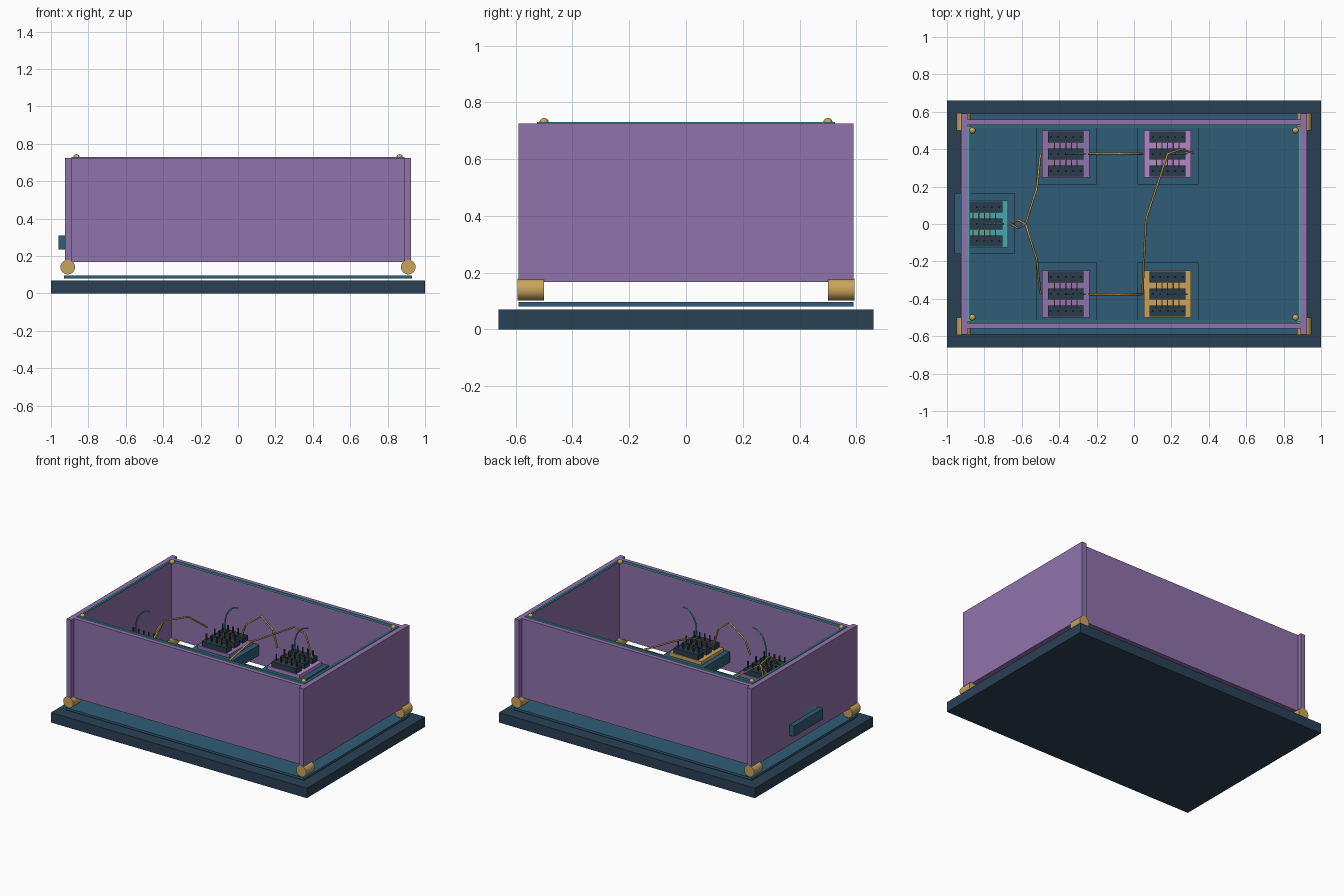
import bpy, math

if "Cube" in bpy.data.objects:
    bpy.data.objects.remove(bpy.data.objects["Cube"])


def mat(name, hexcol):
    rgb = [int(hexcol[i:i + 2], 16) / 255 for i in (0, 2, 4)]
    m = bpy.data.materials.new(name)
    m.diffuse_color = [((c + 0.055) / 1.055) ** 2.4 if c > 0.04 else c / 12.92 for c in rgb] + [1]
    m.use_nodes = True
    m.node_tree.nodes["Principled BSDF"].inputs["Base Color"].default_value = m.diffuse_color
    return m


NAVY = mat("navy", "2a4155")
BLUE = mat("blue", "305c76")
PURPLE = mat("purple", "9072ac")
LILAC = mat("lilac", "b088c8")
GOLD = mat("gold", "c9a45c")
TEAL = mat("teal", "48a6ac")
CHIP = mat("chip", "2b3b4c")


def box(name, x, y, z, m):
    """Box from (min, max) ranges."""
    bpy.ops.mesh.primitive_cube_add(size=1, location=[sum(r) / 2 for r in (x, y, z)])
    o = bpy.context.object
    o.name = name
    o.scale = [r[1] - r[0] for r in (x, y, z)]
    bpy.ops.object.transform_apply(location=False, rotation=False)
    o.data.materials.append(m)
    return o


def around(c, half):
    return (c - half, c + half)


def cylinder(name, loc, r, depth, m, rot=(0, 0, 0), sides=24):
    bpy.ops.mesh.primitive_cylinder_add(vertices=sides, radius=r, depth=depth, location=loc, rotation=rot)
    o = bpy.context.object
    o.name = name
    o.data.materials.append(m)
    return o


def wire(name, paths, r, m):
    """One curve object holding any number of round poly-line wires."""
    cu = bpy.data.curves.new(name, 'CURVE')
    cu.dimensions = '3D'
    cu.bevel_depth = r
    cu.bevel_resolution = 1
    cu.use_fill_caps = True
    for pts in paths:
        s = cu.splines.new('POLY')
        s.points.add(len(pts) - 1)
        for p, co in zip(s.points, pts):
            p.co = (*co, 1)
    o = bpy.data.objects.new(name, cu)
    bpy.context.collection.objects.link(o)
    cu.materials.append(m)
    return o


# Base and floor plate
box("base", (-1, 1), (-.66, .66), (0, .07), NAVY)
box("floor_plate", (-.93, .93), (-.59, .59), (.08, .096), BLUE)

# Walls, corner rollers, rim strips and corner studs
for side, s in (("left", -1), ("right", 1)):
    box(side + "_wall", around(s * .908, .018), (-.59, .59), (.167, .725), PURPLE)
    box(side + "_rim", around(s * .883, .006), (-.525, .525), (.718, .731), TEAL)
    for end, e in (("front", -1), ("back", 1)):
        cylinder(f"{end}_{side}_roller", (s * .91, e * .547, .141), .039, .095, GOLD, (math.pi / 2, 0, 0))
        bpy.ops.object.shade_smooth_by_angle()
        bpy.ops.mesh.primitive_uv_sphere_add(segments=16, ring_count=8, radius=.017,
                                             location=(s * .864, e * .5, .728))
        o = bpy.context.object
        o.name = f"{end}_{side}_stud"
        o.data.materials.append(GOLD)
        bpy.ops.object.shade_smooth_by_angle()
for end, e in (("front", -1), ("back", 1)):
    box(end + "_wall", (-.89, .89), around(e * .545, .015), (.167, .725), PURPLE)
    box(end + "_rim", (-.889, .889), around(e * .519, .006), (.718, .731), TEAL)


# Module: pedestal, coloured board, chip rows with pins, jumpers and a bent aerial
def module(name, x, y, py, m):
    box(name + "_pedestal", around(x + .002, .162), around(py, .155 if y else .163), (.235, .31), BLUE)
    box(name + "_board", around(x, .126), around(y, .126), (.31, .335), m)
    pins = []
    for i in (-1, 0, 1):
        box(f"{name}_chip_{i + 2}", around(x, .096), around(y + i * .091, .029), (.335, .37), CHIP)
        pins += [[(x + k * .04, y + i * .091, .36), (x + k * .04, y + i * .091, .415)] for k in range(-2, 3)]
    wire(name + "_pins", pins, .006, CHIP)
    jumpers = []
    for i in (-1, 1):
        for k in range(-2, 3):
            jx, jy = x + k * .03, y + i * .0455
            jumpers.append([(jx, jy - .025, .365), (jx, jy - .015, .385),
                            (jx, jy + .015, .385), (jx, jy + .025, .365)])
    wire(name + "_jumpers", jumpers, .003, GOLD)
    arc = [(x, y, .36), (x, y, .47)]
    arc += [(x + .105 * (1 - math.cos(t)), y, .47 + .142 * math.sin(t))
            for t in [math.pi / 2 * j / 6 for j in range(1, 7)]]
    wire(name + "_aerial", [arc], .005, TEAL)


module("back_left_module", -.365, .375, .367, PURPLE)
module("back_right_module", .18, .375, .367, LILAC)
module("front_left_module", -.365, -.375, -.362, PURPLE)
module("front_right_module", .18, -.375, -.362, GOLD)
module("left_module", -.8, 0, .003, TEAL)

# Sagging link wires between the modules
links = []
for s in (-1, 1):
    links.append([(-.66, 0, .41), (-.62, -s * .022, .51), (-.58, 0, .58), (-.52, s * .19, .55), (-.5, s * .375, .41)])
    links.append([(-.24, s * .375, .41), (-.2, s * .375, .51), (-.08, s * .375, .6),
                  (.01, s * .375, .53), (.045, s * .375, .41)])
links.append([(.045, -.375, .41), (.055, -.15, .54), (.065, .03, .585), (.18, .375, .595),
              (.25, .4, .55), (.315, .38, .41)])
wire("link_wires", links, .006, GOLD)
